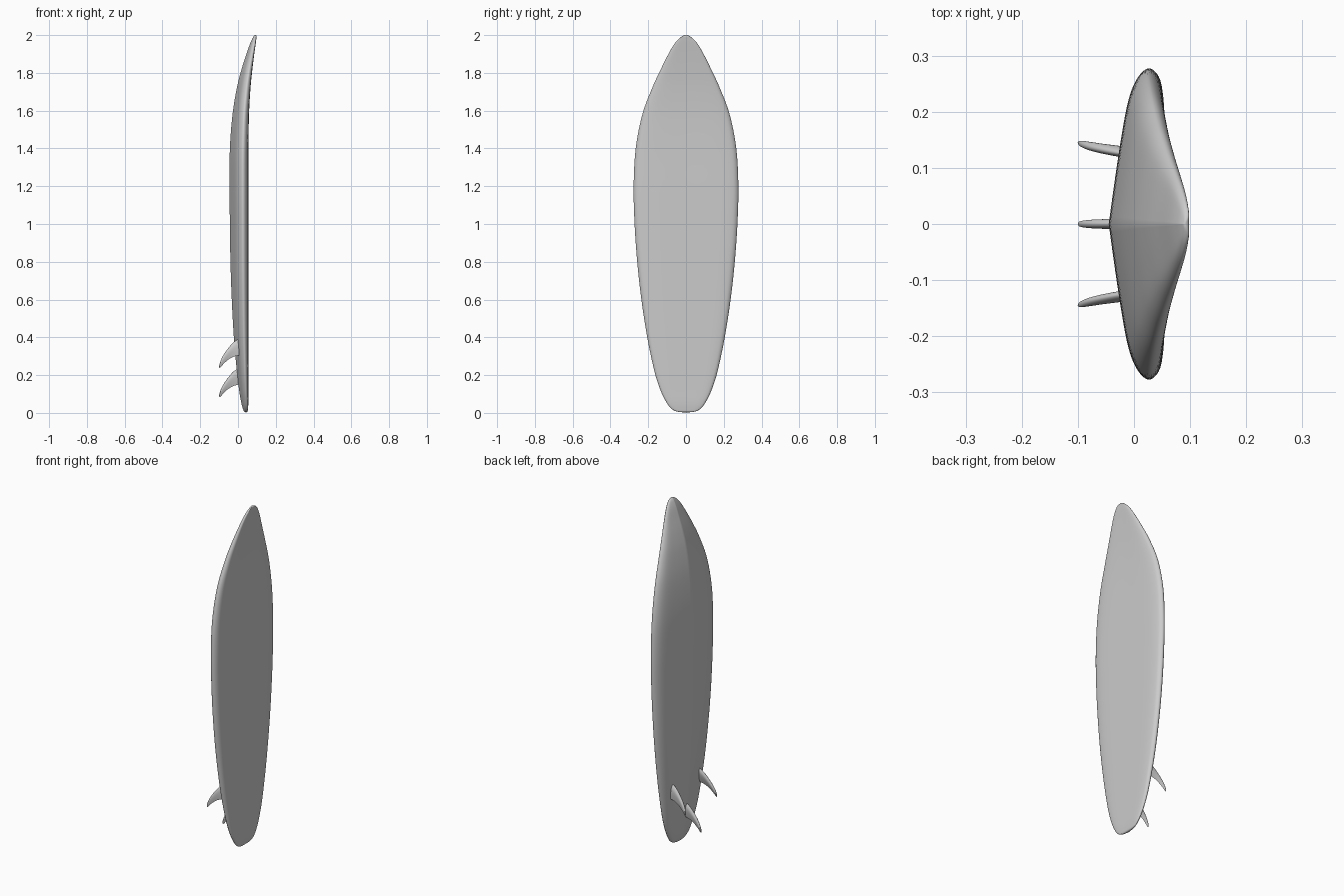
import bpy, bmesh

if "Cube" in bpy.data.objects:
    bpy.data.objects.remove(bpy.data.objects["Cube"])


def catmull(pts, steps, first=None, last=None):
    """Smooth curve through pts; first/last are phantom end points."""
    p = [first or pts[0]] + list(pts) + [last or pts[-1]]
    out = []
    for i in range(1, len(p) - 2):
        for k in range(steps):
            t = k / steps
            out.append(tuple(
                0.5 * (2 * b + (c - a) * t + (2 * a - 5 * b + 4 * c - d) * t * t
                       + (3 * b - a - 3 * c + d) * t ** 3)
                for a, b, c, d in zip(p[i - 1], p[i], p[i + 1], p[i + 2])))
    out.append(tuple(pts[-1]))
    return out


def loft(name, rings, start, end, angle):
    """Skin closed rings and close both ends to a single point."""
    bm = bmesh.new()
    loops = [[bm.verts.new(c) for c in r] for r in rings]
    n = len(loops[0])
    for a, b in zip(loops, loops[1:]):
        for i in range(n):
            j = (i + 1) % n
            bm.faces.new((a[i], a[j], b[j], b[i]))
    for loop, tip in ((loops[0], start), (loops[-1], end)):
        v = bm.verts.new(tip)
        for i in range(n):
            bm.faces.new((loop[i], loop[(i + 1) % n], v))
    bmesh.ops.recalc_face_normals(bm, faces=bm.faces[:])
    mesh = bpy.data.meshes.new(name)
    bm.to_mesh(mesh)
    bm.free()
    ob = bpy.data.objects.new(name, mesh)
    bpy.context.collection.objects.link(ob)
    bpy.ops.object.select_all(action='DESELECT')
    ob.select_set(True)
    bpy.context.view_layer.objects.active = ob
    bpy.ops.object.shade_smooth_by_angle(angle=angle)
    return ob


# Board stations from tail to nose: z, half width, bottom x, deck x
stations = [
    (0.003, 0, .042, .042), (.007, .048, .033, .050), (.025, .080, .025, .053),
    (.06, .106, .016, .055), (.12, .135, .006, .055), (.22, .167, -.006, .055),
    (.4, .205, -.022, .055), (.6, .236, -.033, .055), (.8, .258, -.040, .055),
    (1.0, .272, -.043, .055), (1.2, .277, -.045, .055), (1.4, .266, -.043, .055),
    (1.58, .231, -.029, .058), (1.72, .179, -.006, .066), (1.82, .133, .019, .076),
    (1.9, .093, .045, .086), (1.95, .064, .062, .093), (1.98, .039, .075, .097),
    (1.995, .018, .084, .098), (2.0, 0, .091, .091)]
# Half cross-section: fraction of half width, fraction of thickness
section = [(0, 0), (.4, .155), (.75, .32), (.92, .48), (1, .69), (.96, .87),
           (.85, .96), (.6, 1), (0, 1)]


def mirrored(s):
    return (s[0], -s[1], s[3], s[2])


half = catmull(section, 5, last=(-.6, 1))
profile = half + [(-t, s) for t, s in half[-2:0:-1]]
path = catmull(stations, 6, mirrored(stations[1]), mirrored(stations[-2]))
rings = [[(xb + (xd - xb) * s, w * t, z) for t, s in profile]
         for z, w, xb, xd in path[1:-1]]
tail, nose = path[0], path[-1]
loft("board", rings, (tail[2], 0, tail[0]), (nose[2], 0, nose[0]), 0.45)

# Fin stations from root to tip: x, leading edge z, trailing edge z, half thickness
fin_stations = [(.02, .405, .309, .009), (0, .391, .304, .009), (-.025, .373, .297, .009),
                (-.05, .345, .283, .0085), (-.075, .310, .261, .0075),
                (-.09, .281, .243, .006), (-.098, .258, .237, .004)]
# Foil outline: chord fraction from leading edge, thickness fraction
foil = catmull([(0, 0), (.06, .55), (.25, 1), (.5, .9), (.8, .42), (1, 0)], 3,
               first=(.06, -.55), last=(1.1, -.2))
foil += [(c, -t) for c, t in foil[-2:0:-1]]


def fin(name, side, dz):
    def place(x, y, z):
        toe = .131 - .13 * (z - .33) - .03 * x
        return (x, y + side * toe, z + dz)
    fin_rings = [[place(x, h * t, lead + (trail - lead) * c) for c, t in foil]
                 for x, lead, trail, h in catmull(fin_stations, 3)]
    loft(name, fin_rings, place(.02, 0, .36), place(-.1005, 0, .245), 0.8)


fin("centre_fin", 0, -.155)
fin("left_fin", -1, 0)
fin("right_fin", 1, 0)
